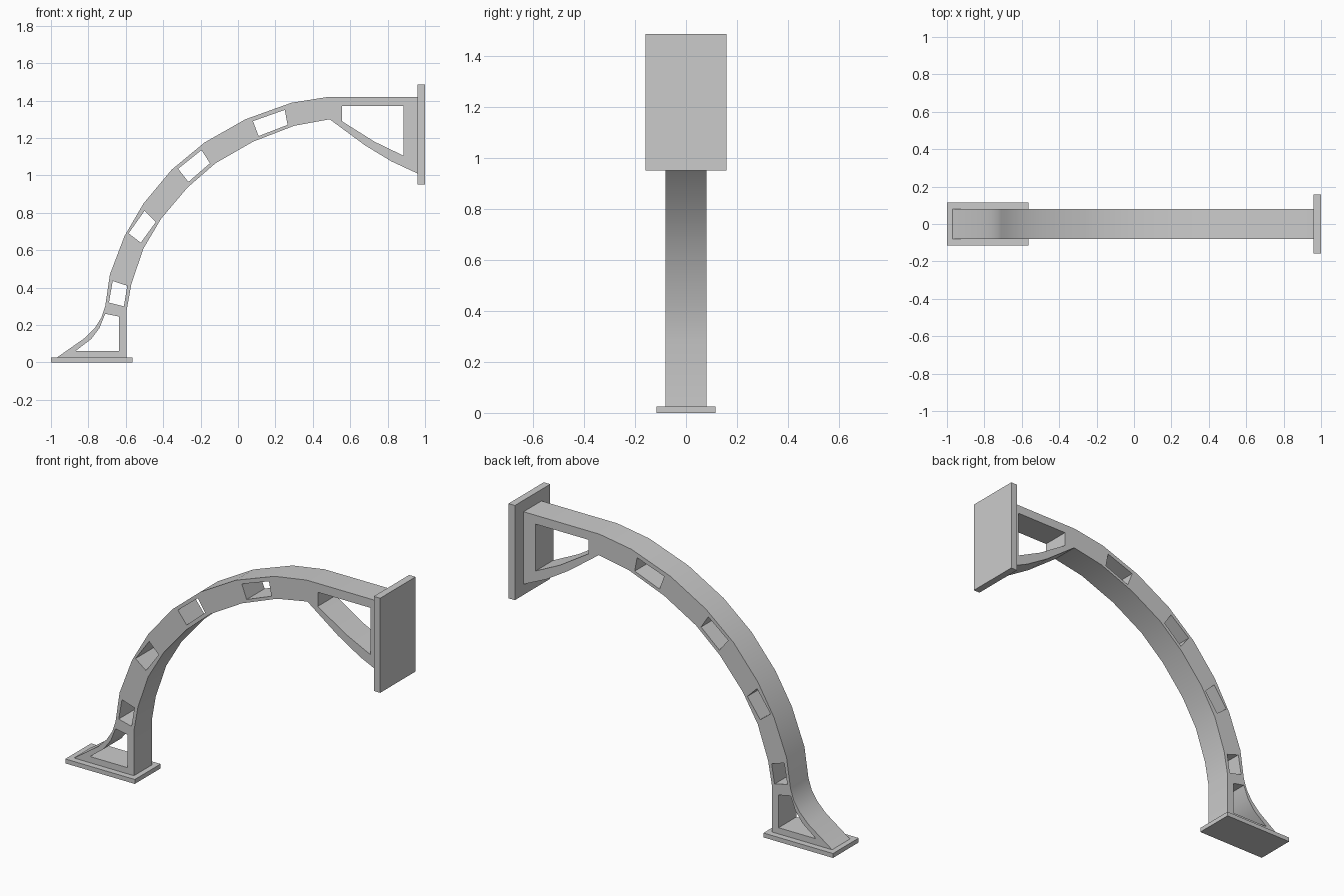
import bpy, math

if "Cube" in bpy.data.objects:
    bpy.data.objects.remove(bpy.data.objects["Cube"])

def finish(obj, name):
    obj.name = name
    obj.data.name = name
    bpy.ops.object.select_all(action='DESELECT')
    obj.select_set(True)
    bpy.context.view_layer.objects.active = obj

def plate(name, x0, x1, half_y, z0, z1):
    bpy.ops.mesh.primitive_cube_add(size=1, location=((x0 + x1) / 2, 0, (z0 + z1) / 2))
    obj = bpy.context.object
    obj.scale = (x1 - x0, 2 * half_y, z1 - z0)
    finish(obj, name)
    bpy.ops.object.transform_apply(location=False, rotation=False, scale=True)

def cut_profile(name, loops, half_y):
    # filled flat curve: first loop is the outline, the others are openings
    cu = bpy.data.curves.new(name, 'CURVE')
    cu.dimensions = '2D'
    cu.fill_mode = 'BOTH'
    cu.extrude = half_y
    for loop in loops:
        sp = cu.splines.new('POLY')
        sp.points.add(len(loop) - 1)
        for p, (x, z) in zip(sp.points, loop):
            p.co = (x, z, 0, 1)
        sp.use_cyclic_u = True
    obj = bpy.data.objects.new(name, cu)
    bpy.context.collection.objects.link(obj)
    obj.rotation_euler = (math.pi / 2, 0, 0)
    finish(obj, name)
    bpy.ops.object.convert(target='MESH')
    obj = bpy.context.object
    bpy.ops.object.transform_apply(location=False, rotation=True, scale=False)
    # weld the caps to the sides
    bpy.ops.object.mode_set(mode='EDIT')
    bpy.ops.mesh.select_all(action='SELECT')
    bpy.ops.mesh.remove_doubles(threshold=0.0005)
    bpy.ops.mesh.normals_make_consistent(inside=False)
    bpy.ops.object.mode_set(mode='OBJECT')
    bpy.ops.object.shade_smooth_by_angle(angle=math.radians(30))

# Curved arm: outer edge from foot to wall, then inner edge back
outer = [(-.97, .025), (-.82, .13), (-.765, .185), (-.73, .24), (-.71, .30),
         (-.685, .47), (-.607, .675), (-.505, .85), (-.355, 1.03), (-.18, 1.175),
         (.04, 1.30), (.285, 1.388), (.485, 1.42), (.96, 1.42)]
inner = [(.96, 1.01), (.82, 1.075), (.68, 1.16), (.49, 1.30), (.30, 1.265),
         (.08, 1.18), (-.12, 1.065), (-.27, .935), (-.41, .77), (-.505, .61),
         (-.57, .42), (-.595, .28), (-.595, .025)]

# Openings: foot, four along the arm, and the head
holes = [
    [(-.87, .06), (-.635, .06), (-.635, .245), (-.71, .26), (-.74, .185), (-.785, .125)],
    [(-.67, .435), (-.592, .41), (-.61, .30), (-.69, .32)],
    [(-.50, .81), (-.44, .75), (-.52, .64), (-.585, .69)],
    [(-.195, 1.135), (-.15, 1.065), (-.265, .965), (-.32, 1.035)],
    [(.25, 1.35), (.265, 1.27), (.11, 1.21), (.08, 1.29)],
    [(.555, 1.37), (.885, 1.37), (.885, 1.105), (.73, 1.18), (.555, 1.29)],
]
cut_profile("curved_arm", [outer + inner] + holes, 0.08)

# Mounting plates
plate("foot_plate", -1, -.565, .115, 0, .025)
plate("wall_plate", .96, 1, .158, .95, 1.485)
